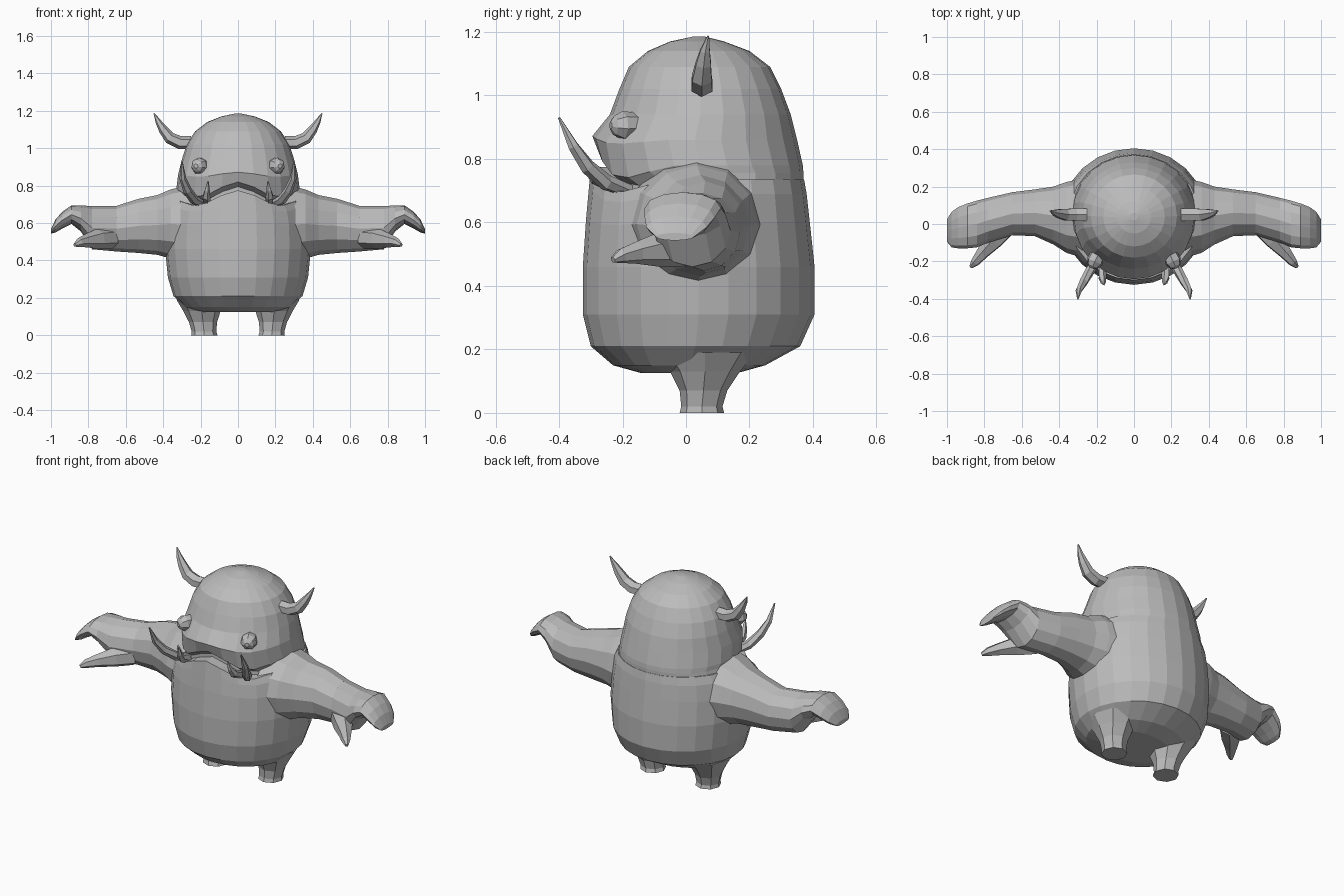
import bpy, bmesh, math
from mathutils import Vector

skin = bpy.data.materials.new("grey_skin")
skin.diffuse_color = (0.5, 0.5, 0.5, 1)


def loft(name, rings, mirror=True):
    """Skin closed rings of points into a capped flat-shaded mesh."""
    bm = bmesh.new()
    loops = [[bm.verts.new(p) for p in ring] for ring in rings]
    n = len(loops[0])
    for a, b in zip(loops, loops[1:]):
        for i in range(n):
            j = (i + 1) % n
            bm.faces.new((a[i], a[j], b[j], b[i]))
    bm.faces.new(loops[0])
    bm.faces.new(loops[-1])
    bmesh.ops.recalc_face_normals(bm, faces=bm.faces)
    me = bpy.data.meshes.new(name)
    bm.to_mesh(me)
    bm.free()
    me.materials.append(skin)
    ob = bpy.data.objects.new(name, me)
    bpy.context.collection.objects.link(ob)
    if mirror:
        ob.modifiers.new("mirror", 'MIRROR').use_mirror_merge = False
    return ob


def oval(c, u, v, n):
    c, u, v = Vector(c), Vector(u), Vector(v)
    return [c + u * math.cos(2 * math.pi * i / n) + v * math.sin(2 * math.pi * i / n)
            for i in range(n)]


def tube(name, path, n=6, flat=1.0):
    """Tapered tube; path holds (x, y, z, radius)."""
    pts = [Vector(p[:3]) for p in path]
    rings = []
    for i, p in enumerate(path):
        t = (pts[min(i + 1, len(pts) - 1)] - pts[max(i - 1, 0)]).normalized()
        u = t.cross(Vector((0, 1, 0))).normalized()
        v = t.cross(u)
        rings.append(oval(pts[i], u * p[3], v * p[3] * flat, n))
    return loft(name, rings)


# Body and head: z, front y, back y, half width, mouth curve strength
profile = [
    (.125, -.14, .16, .20, 0), (.15, -.23, .25, .28, 0), (.21, -.30, .36, .345, 0),
    (.31, -.325, .405, .375, 0), (.46, -.325, .405, .39, 0), (.60, -.315, .39, .385, .2),
    (.69, -.305, .38, .37, .7), (.735, -.30, .372, .35, 1), (.735, -.235, .37, .33, 1),
    (.755, -.235, .37, .325, 1), (.78, -.275, .368, .33, 1), (.86, -.295, .35, .32, .3),
    (.94, -.24, .33, .30, 0), (1.02, -.21, .30, .275, 0), (1.09, -.18, .265, .23, 0),
    (1.14, -.12, .20, .165, 0), (1.17, -.05, .12, .09, 0), (1.185, .02, .06, .02, 0)]
rings = []
for z, front, back, w, curve in profile:
    ring = []
    for i in range(24):
        a = 2 * math.pi * i / 24
        c, s = math.cos(a), math.sin(a)
        mask = min(1, max(0, -3 * s))
        dz = .04 * math.cos(4.83 * c) * mask * curve
        ring.append((w * c, (front + back) / 2 + (back - front) / 2 * s, z + dz))
    rings.append(ring)
loft("body", rings, mirror=False)

# Arms ending in a drooping mitten: x, centre y, centre z, radius y, radius z
arm = [(.24, .03, .59, .22, .22), (.36, .035, .595, .19, .185), (.43, .045, .59, .155, .16),
       (.53, .06, .585, .125, .145), (.65, .055, .57, .115, .122), (.78, .02, .575, .12, .115),
       (.84, .0, .625, .125, .07), (.89, -.01, .645, .12, .05), (.94, -.02, .615, .11, .045),
       (.975, -.03, .585, .095, .035), (1.0, -.035, .555, .06, .012)]
loft("arm", [oval((x, y, z), (0, ry, 0), (0, 0, rz), 12) for x, y, z, ry, rz in arm])
tube("thumb", [(.68, -.01, .52, .06), (.75, -.085, .515, .055), (.81, -.155, .505, .036),
               (.85, -.205, .495, .024), (.872, -.23, .482, .01)])

# Legs: z, centre y, radius x, radius y
leg = [(0, .05, .07, .07), (.02, .05, .066, .065), (.07, .055, .075, .075),
       (.13, .06, .10, .11), (.19, .06, .13, .16)]
loft("leg", [oval((.18 + z * .1, y, z), (rx, 0, 0), (0, ry, 0), 8) for z, y, rx, ry in leg])

# Horns, tusks and fangs
tube("horn", [(.25, .05, 1.03, .035), (.31, .05, 1.03, .035), (.365, .05, 1.055, .032),
              (.40, .055, 1.10, .025), (.425, .06, 1.14, .016), (.449, .07, 1.187, .003)], flat=1.1)
tube("tusk", [(.19, -.18, .70, .022), (.235, -.25, .725, .026), (.27, -.31, .775, .024),
              (.295, -.355, .84, .018), (.30, -.40, .93, .004)])
tube("fang", [(.17, -.22, .71, .022), (.17, -.285, .74, .022), (.165, -.31, .775, .015),
              (.16, -.325, .825, .003)], 5)

# Eyes
tube("eye", [(.19, -.16, .905, .042), (.21, -.20, .905, .045), (.22, -.225, .905, .032),
             (.225, -.237, .905, .012)], 7)
